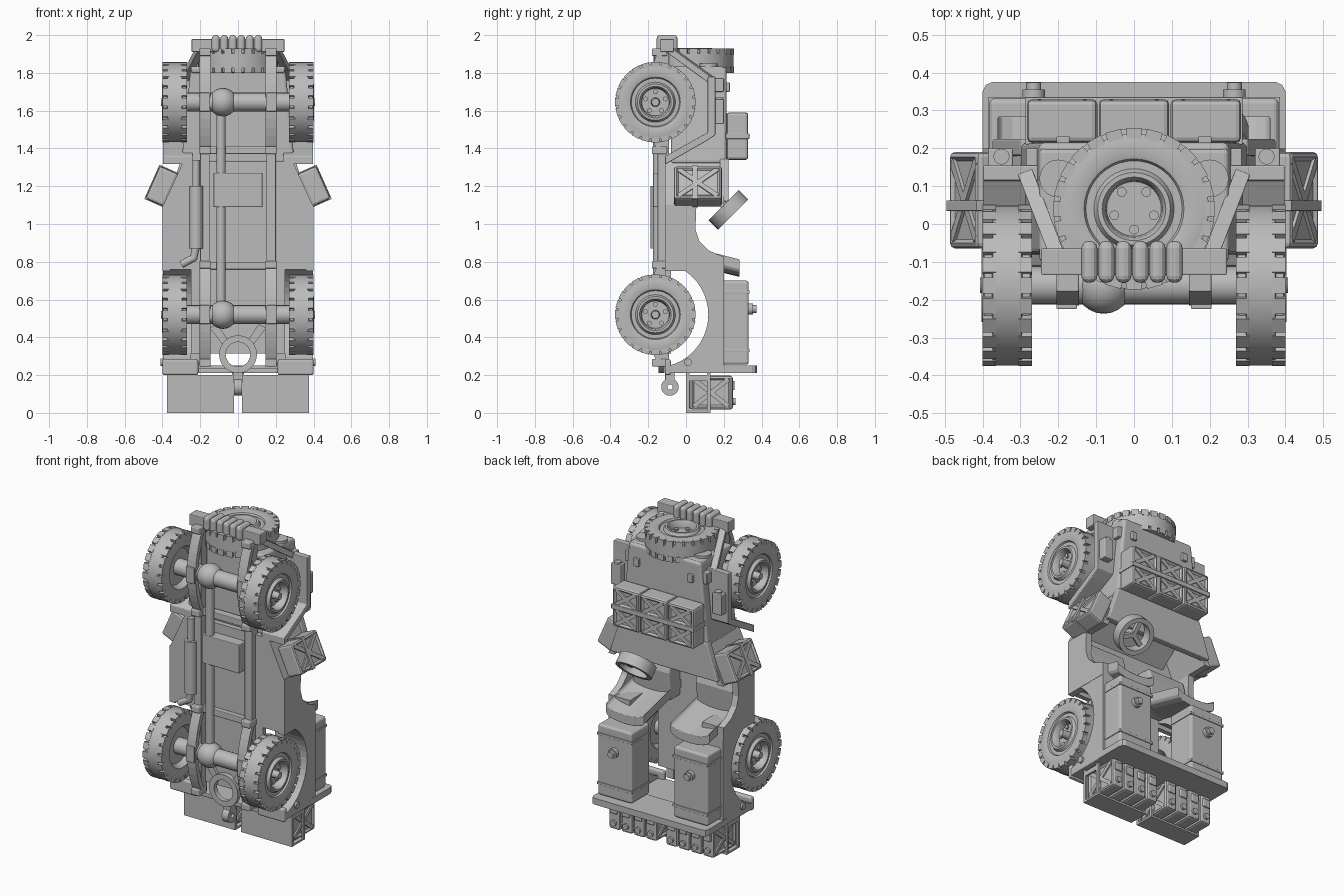
import bpy, bmesh
from math import sin, cos, pi, radians, hypot, atan2
from mathutils import Vector, Matrix

old = bpy.data.objects.get("Cube")
if old:
    bpy.data.objects.remove(old)

grey = bpy.data.materials.new("primer grey")
grey.use_nodes = True
GREY = (0.5, 0.5, 0.5, 1)
grey.diffuse_color = GREY
grey.node_tree.nodes["Principled BSDF"].inputs["Base Color"].default_value = GREY


def finish(name, bm, bevel=0, smooth=False, mirror=False):
    """Turn a bmesh into an object, optionally bevelled and mirrored over x."""
    bmesh.ops.recalc_face_normals(bm, faces=bm.faces)
    me = bpy.data.meshes.new(name)
    bm.to_mesh(me)
    bm.free()
    me.materials.append(grey)
    ob = bpy.data.objects.new(name, me)
    bpy.context.scene.collection.objects.link(ob)
    if smooth:
        bpy.ops.object.select_all(action='DESELECT')
        ob.select_set(True)
        bpy.context.view_layer.objects.active = ob
        bpy.ops.object.shade_smooth_by_angle(angle=radians(35))
    if bevel:
        mod = ob.modifiers.new("bevel", 'BEVEL')
        mod.width, mod.segments, mod.limit_method = bevel, 3, 'ANGLE'
    if mirror:
        mod = ob.modifiers.new("mirror", 'MIRROR')
        mod.use_mirror_merge = False


def add_box(bm, x, y, z, mat=Matrix()):
    c = Vector([(a + b) / 2 for a, b in (x, y, z)])
    s = [b - a for a, b in (x, y, z)]
    bmesh.ops.create_cube(bm, size=1, matrix=mat @ Matrix.Translation(c) @ Matrix.Diagonal((*s, 1)))


def box(name, x, y, z, bevel=0, mirror=False, mat=Matrix()):
    bm = bmesh.new()
    add_box(bm, x, y, z, mat)
    finish(name, bm, bevel, False, mirror)


def prism(name, pts, lo, hi, axis='x', bevel=0, mirror=False, rise=0):
    """Extrude (y, z) points along x, (x, z) along y or (x, y) along z; rise slants the sweep."""
    bm = bmesh.new()
    place = {'x': lambda p, h: (h, *p), 'y': lambda p, h: (p[0], h, p[1]), 'z': lambda p, h: (*p, h)}[axis]
    face = bm.faces.new([bm.verts.new(place(p, lo)) for p in pts])
    out = bmesh.ops.extrude_face_region(bm, geom=[face])
    step = Vector(place((0, 0), hi - lo)) + Vector((0, 0, rise))
    bmesh.ops.translate(bm, verts=[v for v in out['geom'] if isinstance(v, bmesh.types.BMVert)], vec=step)
    finish(name, bm, bevel, False, mirror)


def aim(pos, axis):
    return Matrix.Translation(pos) @ Vector(axis).to_track_quat('Z', 'Y').to_matrix().to_4x4()


def add_cyl(bm, p, q, r, seg=20):
    p, q = Vector(p), Vector(q)
    bmesh.ops.create_cone(bm, cap_ends=True, segments=seg, radius1=r, radius2=r,
                          depth=(q - p).length, matrix=aim((p + q) / 2, q - p))


def tube(name, pts, r, mirror=False):
    bm = bmesh.new()
    for p, q in zip(pts, pts[1:]):
        add_cyl(bm, p, q, r)
    for p in pts[1:-1]:
        bmesh.ops.create_uvsphere(bm, u_segments=20, v_segments=10, radius=r, matrix=Matrix.Translation(p))
    finish(name, bm, 0, True, mirror)


def add_lathe(bm, profile, mat, closed=False):
    pts = profile + profile[:1] if closed else profile
    verts = [bm.verts.new((r, 0, a)) for r, a in pts]
    edges = [bm.edges.new(pair) for pair in zip(verts, verts[1:])]
    bmesh.ops.spin(bm, geom=verts + edges, cent=(0, 0, 0), axis=(0, 0, 1), angle=2 * pi, steps=40)
    bmesh.ops.remove_doubles(bm, verts=bm.verts, dist=0.0002)
    bmesh.ops.transform(bm, matrix=mat, verts=bm.verts)


def lathe(name, profile, pos, axis, closed=False):
    bm = bmesh.new()
    add_lathe(bm, profile, aim(pos, axis), closed)
    finish(name, bm, 0, True)


def wheel(name, pos, axis, hub, mirror=False):
    """Tyre and rim as one lathe, plus shoulder lugs and wheel nuts."""
    mat, bm = aim(pos, axis), bmesh.new()
    add_lathe(bm, [(0, hub), (.02, hub), (.024, .022), (.072, .022), (.076, .055), (.084, .068), (.096, .068),
                   (.106, .05), (.127, .05), (.132, .06), (.145, .064), (.187, .064), (.198, .06), (.198, .04),
                   (.212, .038), (.212, -.038), (.198, -.04), (.198, -.06), (.187, -.064), (.13, -.064),
                   (.11, -.03), (0, -.03)], mat)
    for i in range(24):
        turn = mat @ Matrix.Rotation(i * pi / 12, 4, 'Z')
        for side in (-1, 1):
            add_box(bm, (.186, .213), (-.021, .021), sorted((side * .03, side * .065)), turn)
    for i in range(5):
        a = i * 2 * pi / 5 + pi / 2
        p = Vector((.055 * cos(a), .055 * sin(a), .015))
        add_cyl(bm, mat @ p, mat @ (p + Vector((0, 0, .018))), .013, 10)
    finish(name, bm, 0, True, mirror)


def can(name, centre, size, axis, tilt=0, mirror=False):
    """Rounded fuel can with a sunken panel and crossed ribs on the two faces along axis."""
    mat = Matrix.Translation(centre) @ Matrix.Rotation(tilt, 4, 'Y')
    bm = bmesh.new()
    bmesh.ops.create_cube(bm, size=1, matrix=Matrix.Diagonal((*size, 1)))
    bmesh.ops.bevel(bm, geom=bm.edges[:], offset=.014, segments=2, profile=.5, affect='EDGES')
    bm.normal_update()
    panels = [f for f in bm.faces if abs(f.normal[axis]) > .99]
    bmesh.ops.inset_individual(bm, faces=panels, thickness=.014, depth=-.01)
    a, b = [i for i in range(3) if i != axis]
    top = size[axis] / 2
    span = hypot(size[a], size[b]) / 2 - .03
    for sign in (-1, 1):
        ang = atan2(size[b], size[a]) * sign
        for side in (-1, 1):
            u, w, n = Vector((0, 0, 0)), Vector((0, 0, 0)), Vector((0, 0, 0))
            u[a], u[b] = cos(ang), sin(ang)
            w[a], w[b] = -sin(ang), cos(ang)
            n[axis] = side
            rib = Matrix((u, w, n)).transposed().to_4x4()
            add_box(bm, (-span, span), (-.012, .012), (top - .014, top - .001), rib)
    bmesh.ops.transform(bm, matrix=mat, verts=bm.verts)
    finish(name, bm, 0, False, mirror)


# Wheels, axles and drive line
WY, FRONT, REAR = -.162, 1.645, .52
for label, z in (("front", FRONT), ("rear", REAR)):
    wheel(label + "_wheel", (.335, WY, z), (1, 0, 0), .072, True)
    tube(label + "_axle", [(-.3, WY, z), (.3, WY, z)], .05)
    lathe(label + "_differential", [(.075 * sin(i * pi / 12), -.075 * cos(i * pi / 12)) for i in range(13)],
          (-.08, WY, z), (0, 1, 0))
    # Leaf springs sag below the frame at each axle
    curve = [(-.215 + .07 * (t / 6) ** 2, z + t * .045) for t in range(-6, 7)]
    prism(label + "_leaf_spring", curve + [(y + .03, zz) for y, zz in reversed(curve)], .145, .205, mirror=True)
    box(label + "_spring_clamp", (.15, .205), (-.225, -.14), (z - .05, z + .05), .004, True)
    for end in (-.255, .265):
        box(label + "_spring_hanger", (.145, .205), (-.18, -.1), (z + end - .02, z + end + .02), .006, True)
wheel("spare_wheel", (0, .04, 1.865), (0, 0, 1), .022)
tube("drive_shaft", [(-.09, -.15, REAR), (-.09, -.15, FRONT)], .025)
box("gearbox_plate", (-.13, .13), (-.175, -.1), (1.09, 1.27), .004)
box("frame_rail", (.15, .2), (-.15, -.09), (.25, 1.93), .004, True)
for z in (.78, 1.39):
    box("cross_member", (-.2, .2), (-.14, -.09), (z - .02, z + .02), .004)
tube("muffler", [(-.222, -.15, .87), (-.222, -.15, 1.2)], .037)
tube("exhaust_pipe", [(-.3, -.15, .785), (-.235, -.15, .82), (-.222, -.15, .88), (-.222, -.15, 1.34)], .02)

# Tub: floors, rear quarters with wheel arches, door sides, tapering cowl
prism("front_floor", [(-.38, .76), (.38, .76), (.38, 1.09), (.28, 1.33), (-.28, 1.33), (-.38, 1.09)], -.11, -.08, 'y')
box("rear_floor", (-.25, .25), (-.11, -.08), (.315, .78))
arch = [(WY + .28 * cos(t), REAR + .28 * sin(t)) for t in [1.336 - i * .1336 for i in range(21)]]
prism("rear_quarter", [(-.1, .22), (.2, .22), (.2, .83), (-.1, .83)] + arch, .25, .398, mirror=True)
prism("door_side", [(-.11, .75), (-.11, 1.1), (.055, 1.1), (.05, .97), (.07, .91), (.12, .86), (.2, .825),
                    (.2, .75)], .36, .4, mirror=True)
prism("cowl_side", [(.4, 1.09), (.285, 1.34), (.25, 1.34), (.36, 1.09)], -.11, .2, 'y', mirror=True)
box("firewall", (-.28, .28), (-.11, .19), (1.29, 1.33))
prism("cowl_top", [(-.375, 1.12), (.375, 1.12), (.3, 1.345), (-.3, 1.345)], .18, .225, 'y', .006)
prism("toe_board", [(-.08, 1.15), (-.08, 1.3), (.1, 1.3)], -.28, .28)

# Hood, grille, fenders and braces
prism("hood", [(-.3, 1.32), (.3, 1.32), (.25, 1.83), (-.25, 1.83)], -.08, .215, 'y', .015)
box("grille", (-.25, .25), (-.1, .2), (1.8, 1.835), .012)
tube("headlight", [(.2, .12, 1.82), (.2, .12, 1.85)], .05, True)
prism("front_fender", [(-.11, 1.315), (.1, 1.435), (.155, 1.47), (.155, 1.78), (.115, 1.78),
                       (.115, 1.485), (-.11, 1.36)], .24, .398, mirror=True, bevel=.004)
box("fender_lamp", (.32, .385), (.15, .2), (1.53, 1.66), .005, True)
tube("fender_lamp_lens", [(.35, .178, 1.65), (.35, .178, 1.67)], .021, True)
box("hood_side_latch", (.25, .285), (.15, .2), (1.7, 1.77), .004, True)
box("hood_latch", (.17, .205), (.2, .232), (1.7, 1.75), .004, True)
START, END = Vector((.2, -.09, 1.925)), Vector((.285, .13, 1.765))
box("fender_brace", (-.02, .02), (-.017, .017), (0, (END - START).length), .003, True, aim(START, END - START))
box("front_bumper", (-.245, .245), (-.135, -.065), (1.91, 1.98), .004)
for i in range(6):
    x = -.118 + i * .045
    box("rope_coil", (x - .021, x + .021), (-.155, -.045), (1.91, 2), .018)

# Cans strapped on the hood and on the cowl sides
for x in (-.19, 0, .19):
    for z in (1.402, 1.528):
        can("hood_can", (x, .272, z), (.186, .115, .125), 1)
box("hood_can_strap", (-.287, .287), (.21, .335), (1.45, 1.48), .003)
can("side_can", (.403, .063, 1.2), (.108, .255, .19), 0, radians(-24), True)
lean = Matrix.Translation((.403, .048, 1.2)) @ Matrix.Rotation(radians(-24), 4, 'Y')
box("side_can_strap", (-.058, .058), (-.014, .014), (-.099, .099), .002, True, lean)

# Seats with curved, leaning backs, and steering wheel
arc = [(.225 + .135 * cos(t), .815 - .04 * sin(t)) for t in [i * pi / 8 for i in range(9)]]
prism("seat_back", arc + [(x, z - .055) for x, z in reversed(arc)], .284, -.08, 'y', .004, True, .09)
prism("seat_cushion", [(-.08, .8), (.02, .8), (.04, .98), (.02, 1.05), (-.08, 1.06)], .09, .355, bevel=.015, mirror=True)
HUB, DRIVE = Vector((.19, .225, 1.075)), Vector((0, 1, -1)).normalized()
lathe("steering_rim", [(.113, -.035), (.113, .035), (.085, .035), (.085, -.035)], HUB, DRIVE, True)
bm = bmesh.new()
for i in range(3):
    add_box(bm, (0, .09), (-.013, .013), (-.02, .005), aim(HUB, DRIVE) @ Matrix.Rotation(pi / 2 + i * 2 * pi / 3, 4, 'Z'))
finish("steering_spokes", bm)
tube("steering_column", [HUB, HUB - DRIVE * .2], .02)

# Large rear containers with lid bands and caps
box("rear_container", (.145, .382), (.15, .332), (.255, .7), .014, True)
for z in (.33, .64):
    box("container_band", (.141, .386), (.16, .336), (z - .008, z + .008), .002, True)
tube("container_cap", [(.265, .32, .55), (.265, .355, .55)], .03, True)
tube("container_cap_knob", [(.265, .35, .55), (.265, .374, .55)], .02, True)

# Tail panel, bumperettes, tow ring and hitch
box("tail_panel", (-.398, .398), (-.1, .17), (.21, .235), .004)
prism("tail_shelf", [(-.4, .16), (.4, .16), (.4, .35), (.392, .367), (.375, .375), (-.375, .375), (-.392, .367),
                     (-.4, .35)], .21, .25, 'z')
box("rear_bumperette", (.21, .4), (-.112, -.08), (.2, .285), .012, True)
tube("tail_light", [(.38, .01, .268), (.41, .01, .268)], .02, True)
lathe("tow_ring", [(.1, -.015), (.1, .015), (.065, .015), (.065, -.015)], (0, -.13, .31), (0, 1, 0), True)
prism("tow_brace", [(.05, .38), (.08, .36), (.15, .45), (.11, .47)], -.13, -.1, 'y', 0, True)
box("hitch_arm", (-.025, .025), (-.11, -.06), (.16, .215), .004)
lathe("hitch_eye", [(.046, -.022), (.046, .022), (.014, .022), (.014, -.022)], (0, -.085, .137), (1, 0, 0), True)

# Tail rack holding four cans on each side
box("rack_front", (.02, .375), (0, .01), (0, .2), 0, True)
box("rack_floor", (.02, .375), (0, .13), (0, .012), 0, True)
box("rack_rail", (.02, .375), (.118, .13), (.05, .08), 0, True)
for x in (.02, .363):
    for y in (0, .112):
        box("rack_post", (x, x + .012), (y, y + .018), (0, .21), 0, True)
    box("rack_side_bar", (x, x + .012), (0, .13), (.17, .2), 0, True)
for i in range(4):
    x = .071 + i * .085
    can("tail_can", (x, .133, .107), (.078, .23, .18), 0, 0, True)
    tube("tail_can_cap", [(x, .24, .06), (x, .262, .06)], .018, True)
    box("tail_can_handle", (x - .025, x + .025), (.24, .258), (.12, .17), .005, True)
